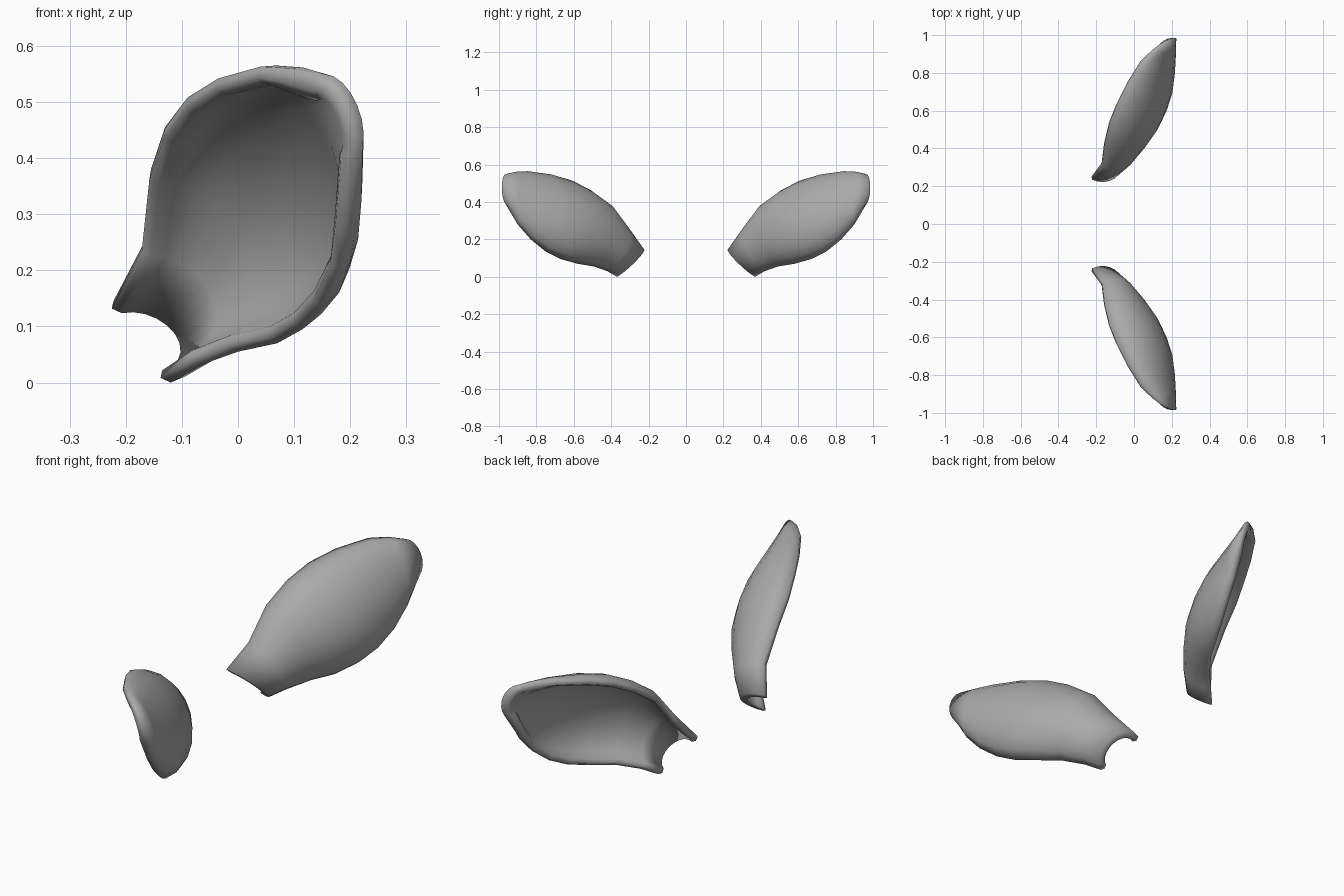
import bpy, bmesh, math
from mathutils import Vector

cube = bpy.data.objects.get("Cube")
if cube:
    bpy.data.objects.remove(cube, do_unlink=True)

# One plain grey for both ears
grey = bpy.data.materials.new("ear_grey")
grey.use_nodes = True
colour = (0.40, 0.40, 0.40, 1)
grey.diffuse_color = colour
grey.node_tree.nodes["Principled BSDF"].inputs["Base Color"].default_value = colour

AXIS = Vector((0.34, -0.86, 0.38)).normalized()
SEGMENTS = 10
WALL = 0.033
LIP = 0.012

# Stations from base to tip: upper rim, lower rim, bowl depth, bow along the ear
STATIONS = [
    ((-.222, -.235, .145), (-.12, -.37, .0), .10, 0),
    ((-.167, -.31, .25), (-.07, -.42, .03), .115, 0),
    ((-.155, -.42, .38), (.00, -.49, .055), .14, 0),
    ((-.13, -.53, .455), (.07, -.58, .07), .155, 0),
    ((-.09, -.63, .508), (.115, -.67, .095), .155, 0),
    ((-.035, -.74, .542), (.15, -.75, .135), .14, 0),
    ((.04, -.86, .563), (.18, -.83, .20), .10, 0),
    ((.095, -.92, .56), (.195, -.90, .28), .065, .015),
    ((.14, -.955, .545), (.205, -.965, .39), .03, .045),
]


def section(upper, lower, depth, bow, wall):
    """Half-ellipse from the upper rim round the back to the lower rim, and its outward direction."""
    upper, lower = Vector(upper), Vector(lower)
    middle, half = (upper + lower) / 2, (upper - lower) / 2
    outward = half.cross(AXIS).normalized()
    half *= 1 - wall / half.length
    depth = max(depth - wall, 0)
    if bow:
        middle -= AXIS * wall
    angles = [math.pi * j / SEGMENTS for j in range(SEGMENTS + 1)]
    points = [middle + half * math.cos(a) + (outward * depth + AXIS * bow) * math.sin(a)
              for a in angles]
    return points, outward


def border(grid):
    """Items round the open edge of a grid, in order."""
    return (grid[0] + [row[-1] for row in grid[1:-1]]
            + grid[-1][::-1] + [row[0] for row in grid[-2:0:-1]])


def build_ear(name, side):
    bm = bmesh.new()

    def vert(p):
        return bm.verts.new((p.x, -side * p.y, p.z))

    # Outer back and inner bowl
    shells, directions = [], []
    for wall in (0, WALL):
        sections = [section(*s, wall) for s in STATIONS]
        directions = [[out] * (SEGMENTS + 1) for points, out in sections]
        grid = [[vert(p) for p in points] for points, out in sections]
        for a, b in zip(grid, grid[1:]):
            for j in range(SEGMENTS):
                bm.faces.new((a[j], b[j], b[j + 1], a[j + 1]))
        shells.append(border(grid))

    # Rounded lip joining the two along the whole rim
    outer, inner = shells
    lip = []
    for o, i, out in zip(outer, inner, border(directions)):
        shift = Vector((out.x, -side * out.y, out.z)) * LIP
        lip.append(bm.verts.new((o.co + i.co) / 2 - shift))
    for a, b in ((outer, lip), (lip, inner)):
        for k in range(len(a)):
            n = (k + 1) % len(a)
            bm.faces.new((a[k], a[n], b[n], b[k]))

    bmesh.ops.recalc_face_normals(bm, faces=bm.faces)
    for face in bm.faces:
        face.smooth = True
    mesh = bpy.data.meshes.new(name)
    bm.to_mesh(mesh)
    bm.free()
    mesh.materials.append(grey)
    bpy.context.collection.objects.link(bpy.data.objects.new(name, mesh))


build_ear("front_ear", -1)
build_ear("back_ear", 1)
